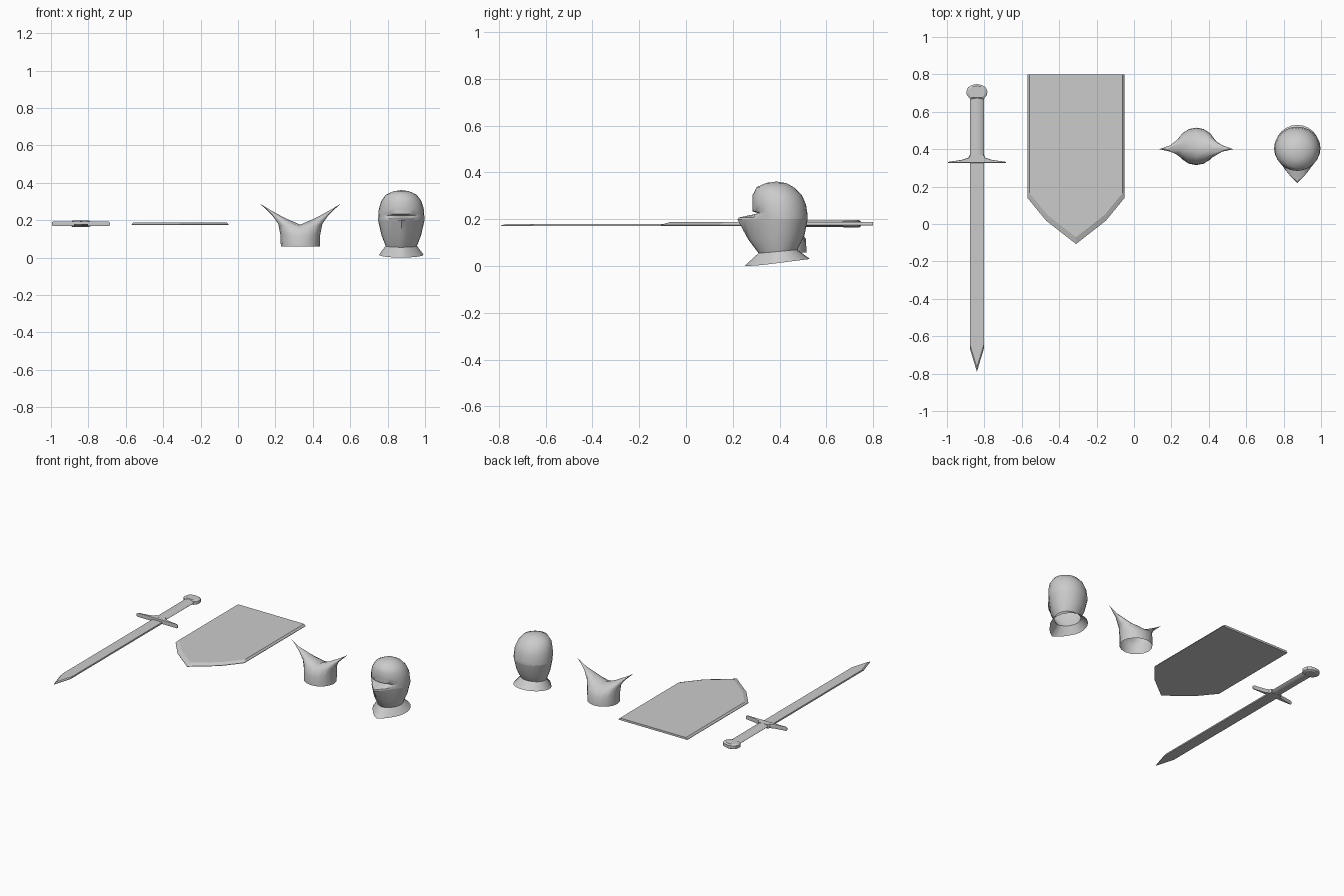
import bpy
from math import sin, cos, pi, radians

if "Cube" in bpy.data.objects:
    bpy.data.objects.remove(bpy.data.objects["Cube"])


def make(name, verts, faces, angle=40):
    me = bpy.data.meshes.new(name)
    me.from_pydata(verts, [], faces)
    me.update()
    ob = bpy.data.objects.new(name, me)
    bpy.context.collection.objects.link(ob)
    bpy.ops.object.select_all(action='DESELECT')
    ob.select_set(True)
    bpy.context.view_layer.objects.active = ob
    bpy.ops.object.mode_set(mode='EDIT')
    bpy.ops.mesh.select_all(action='SELECT')
    bpy.ops.mesh.remove_doubles(threshold=0.0005)
    bpy.ops.mesh.normals_make_consistent(inside=False)
    bpy.ops.object.mode_set(mode='OBJECT')
    bpy.ops.object.shade_smooth_by_angle(angle=radians(angle))
    return ob


def loft(name, rings, angle=40, cap_bottom=False, cap_top=False):
    n = len(rings[0])
    faces = [(k * n + i, k * n + (i + 1) % n, (k + 1) * n + (i + 1) % n, (k + 1) * n + i)
             for k in range(len(rings) - 1) for i in range(n)]
    if cap_bottom:
        faces.append(tuple(range(n)))
    if cap_top:
        faces.append(tuple(range((len(rings) - 1) * n, len(rings) * n)))
    return make(name, [p for r in rings for p in r], faces, angle)


def plate(name, half, cx, centre_y, levels):
    """Mirrored half outline stacked at (z, scale) levels, scaled about centre_y."""
    outline = half + [(-x, y) for x, y in reversed(half) if x > 0]
    rings = [[(cx + x * s, centre_y + (y - centre_y) * s, z) for x, y in outline]
             for z, s in levels]
    return loft(name, rings, 20, True, True)


# Sword
SX = -0.84
plate("sword_blade", [(0, -0.79), (0.038, -0.665), (0.038, 0.345)], SX, 0,
      [(0.170, 1), (0.174, 1), (0.180, 0.97)])
plate("sword_guard", [(0.155, 0.327), (0.155, 0.332), (0.08, 0.343), (0.045, 0.355), (0.037, 0.37)],
      SX, 0.34, [(0.168, 0.96), (0.173, 1), (0.188, 1), (0.194, 0.94)])
grip = [[(SX + 0.038 * cos(a), y, 0.181 + 0.014 * sin(a))
         for a in [i * pi / 4 for i in range(8)]] for y in (0.35, 0.69)]
loft("sword_grip", grip, 40, True, True)
pommel = [(0.036, 0.668), (0.054, 0.69), (0.056, 0.71), (0.048, 0.73), (0.028, 0.743), (0, 0.748)]
plate("sword_pommel", pommel, SX, 0.705,
      [(0.164, 0.8), (0.170, 1), (0.190, 1), (0.197, 0.78)])

# Shield with chamfered rim
plate("shield", [(0, -0.107), (0.16, 0.018), (0.26, 0.14), (0.26, 0.80)], -0.31, 0.80,
      [(0.173, 1), (0.176, 1), (0.187, 0.96)])

# Horned cap: open round base pinched into a ridge running out to both tips
cap_rings = []
for rx, ry, cy, z, rise in [(0.104, 0.10, 0.415, 0.058, 0), (0.106, 0.098, 0.415, 0.115, 0.005),
                            (0.118, 0.078, 0.410, 0.150, 0.03), (0.150, 0.045, 0.404, 0.168, 0.058),
                            (0.214, 0.0, 0.40, 0.176, 0.111)]:
    cap_rings.append([(0.333 + rx * cos(a), cy + ry * sin(a), z + rise * abs(cos(a)) ** 1.2)
                      for a in [i * 2 * pi / 16 for i in range(16)]])
loft("horned_cap", cap_rings, 60)


# Closed helmet: rings of half width, front y, back y, front z, back z, nose projection
def helmet_ring(w, yf, yb, zf, zb, p):
    pts = []
    for i in range(24):
        a = i * 2 * pi / 24
        x, c = w * sin(a), cos(a)
        mid, h = (yf + yb) / 2, (yb - yf) / 2
        nose = p * max(0, 1 - abs(x) / 0.085) if c > 0 else 0
        pts.append((0.873 + x, mid - h * c - nose, (zf + zb) / 2 + (zf - zb) / 2 * c))
    return pts


collar_neck = [(0.119, 0.295, 0.53, 0.0, 0.03, 0.045), (0.084, 0.325, 0.475, 0.055, 0.07, 0.015)]
visor = [collar_neck[1], (0.106, 0.30, 0.505, 0.115, 0.125, 0.035),
         (0.124, 0.29, 0.52, 0.198, 0.198, 0.07)]
dome = [visor[-1], (0.124, 0.29, 0.52, 0.207, 0.205, 0.065),
        (0.123, 0.286, 0.52, 0.220, 0.214, 0), (0.123, 0.286, 0.519, 0.226, 0.222, -0.03),
        (0.122, 0.285, 0.518, 0.233, 0.230, 0), (0.120, 0.284, 0.513, 0.262, 0.262, 0),
        (0.107, 0.284, 0.496, 0.302, 0.302, 0), (0.083, 0.302, 0.465, 0.337, 0.334, 0),
        (0.042, 0.343, 0.43, 0.355, 0.354, 0), (0, 0.388, 0.388, 0.361, 0.361, 0)]
for part, prof in (("helmet_collar", collar_neck), ("helmet_visor", visor), ("helmet_dome", dome)):
    loft(part, [helmet_ring(*r) for r in prof], 40)
